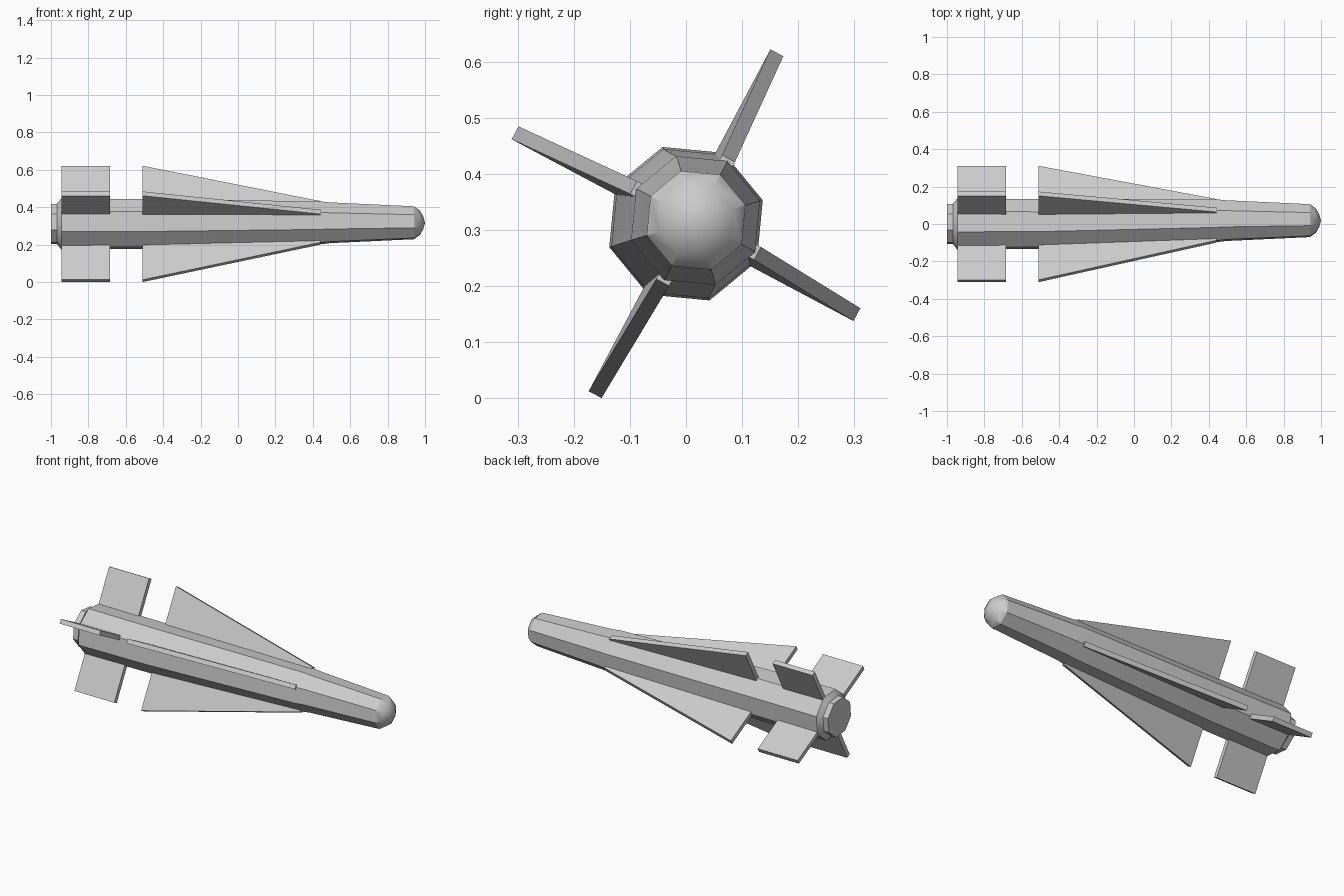
import bpy
import bmesh
from math import cos, sin, radians
from mathutils import Vector

if "Cube" in bpy.data.objects:
    bpy.data.objects.remove(bpy.data.objects["Cube"])

grey = bpy.data.materials.new("light grey")
grey.use_nodes = True
COLOUR = (0.6, 0.6, 0.6, 1)
grey.diffuse_color = COLOUR
grey.node_tree.nodes["Principled BSDF"].inputs["Base Color"].default_value = COLOUR

SIDES = 8
CENTRE_Z = 0.311
FIRST_FIN = 62      # fins sit on corners of the octagon
HALF_THICK = 0.013


def axis(x):
    """Centre line: straight at the back, drifting slightly towards the nose."""
    t = min(max((x + 0.5) / 0.99, 0), 1)
    return Vector((x, 0.018 * t, CENTRE_Z + 0.006 * t))


def radial(angle):
    a = radians(angle)
    return Vector((0, cos(a), sin(a)))


def finish(name, bm, smooth=False):
    bmesh.ops.recalc_face_normals(bm, faces=bm.faces)
    mesh = bpy.data.meshes.new(name)
    bm.to_mesh(mesh)
    bm.free()
    mesh.materials.append(grey)
    obj = bpy.data.objects.new(name, mesh)
    bpy.context.collection.objects.link(obj)
    if smooth:
        bpy.ops.object.select_all(action='DESELECT')
        bpy.context.view_layer.objects.active = obj
        obj.select_set(True)
        bpy.ops.object.shade_smooth_by_angle(angle=radians(30))
    return obj


def loft(name, profile, tip=None):
    """Octagonal tube through (x, radius) stations, optionally closed to a point."""
    bm = bmesh.new()
    rings = [[bm.verts.new(axis(x) + r * radial(FIRST_FIN + 360 / SIDES * i))
              for i in range(SIDES)] for x, r in profile]
    for a, b in zip(rings, rings[1:]):
        for i in range(SIDES):
            j = (i + 1) % SIDES
            bm.faces.new((a[i], a[j], b[j], b[i]))
    bm.faces.new(rings[0])
    if tip is None:
        bm.faces.new(rings[-1])
    else:
        point = bm.verts.new(axis(tip))
        for i in range(SIDES):
            bm.faces.new((rings[-1][i], rings[-1][(i + 1) % SIDES], point))
    return finish(name, bm, True)


def blade(name, outline, angle):
    """Flat plate from an (x, radius) outline, standing out from the body."""
    bm = bmesh.new()
    out, side = radial(angle), radial(angle + 90)
    layers = [[bm.verts.new(axis(x) + r * out + s * HALF_THICK * side)
               for x, r in outline] for s in (-1, 1)]
    for layer in layers:
        bm.faces.new(layer)
    for i in range(len(outline)):
        j = (i + 1) % len(outline)
        bm.faces.new((layers[0][i], layers[0][j], layers[1][j], layers[1][i]))
    return finish(name, bm)


# Body with stepped exhaust end and tapering forward section
loft("body", [(-1, 0.112), (-0.968, 0.112), (-0.945, 0.143), (-0.5, 0.139),
              (0.44, 0.12), (0.49, 0.114), (0.94, 0.092)])

# Blunt faceted nose
loft("nose", [(0.94, 0.092), (0.972, 0.069), (0.99, 0.036)], tip=1.0)

# Four long triangular wings and four square tail fins
WING = [(-0.51, 0.1), (-0.51, 0.345), (0.44, 0.125), (0.44, 0.09)]
TAIL = [(-0.945, 0.1), (-0.945, 0.345), (-0.685, 0.345), (-0.685, 0.1)]
for n, place in enumerate(("upper_back", "upper_front", "lower_front", "lower_back")):
    blade("wing_" + place, WING, FIRST_FIN + 90 * n)
    blade("tail_fin_" + place, TAIL, FIRST_FIN + 90 * n)
